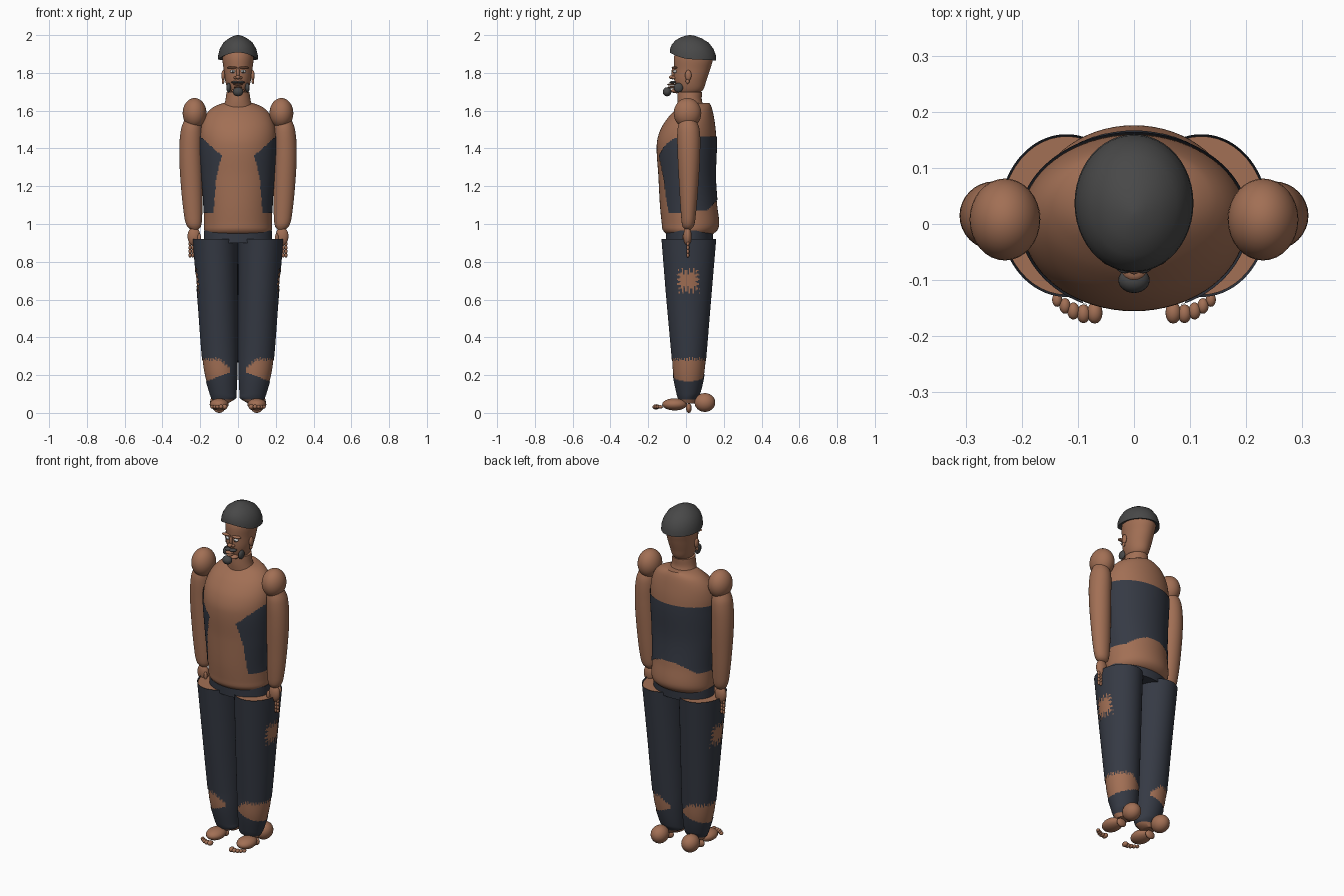
import bpy, bmesh, math
from mathutils import Matrix, Vector


def material(name, rgb):
    m = bpy.data.materials.new(name)
    m.diffuse_color = (*rgb, 1)
    return m


SKIN = material("skin", (0.36, 0.16, 0.09))
CLOTH = material("dark_cloth", (0.036, 0.042, 0.058))
HAIR = material("hair", (0.065, 0.065, 0.065))
WHITE = material("eye_white", (0.8, 0.8, 0.78))


def finish(name, bm, mat, mirror=False):
    bmesh.ops.recalc_face_normals(bm, faces=bm.faces)
    me = bpy.data.meshes.new(name)
    bm.to_mesh(me)
    bm.free()
    me.materials.append(mat)
    ob = bpy.data.objects.new(name, me)
    bpy.context.collection.objects.link(ob)
    if mirror:
        ob.modifiers.new("mirror", "MIRROR").use_mirror_merge = False
    bpy.ops.object.select_all(action='DESELECT')
    ob.select_set(True)
    bpy.context.view_layer.objects.active = ob
    bpy.ops.object.shade_smooth_by_angle(angle=math.radians(45))
    return ob


def balls(name, items, mat, mirror=False, seg=24):
    """Ellipsoids given as (centre, radii)."""
    bm = bmesh.new()
    for c, r in items:
        bmesh.ops.create_uvsphere(bm, u_segments=seg, v_segments=seg // 2, radius=1,
                                  matrix=Matrix.Translation(c) @ Matrix.Diagonal((*r, 1)))
    return finish(name, bm, mat, mirror)


def sample(prof, z):
    """Smooth interpolation of profile rows (z, x0, x1, y0, y1)."""
    n = len(prof)
    i = max(k for k in range(n - 1) if prof[k][0] <= z + 1e-9)
    a, b = prof[i], prof[i + 1]
    h = b[0] - a[0]
    t = (z - a[0]) / h
    out = []
    for c in range(1, 5):
        def slope(k):
            p, q = prof[max(k - 1, 0)], prof[min(k + 1, n - 1)]
            return (q[c] - p[c]) / (q[0] - p[0])
        out.append((2*t**3 - 3*t*t + 1)*a[c] + (t**3 - 2*t*t + t)*h*slope(i)
                   + (3*t*t - 2*t**3)*b[c] + (t**3 - t*t)*h*slope(i + 1))
    return out


def loft(name, prof, mat, rows=24, seg=48, grow=0.0, z0=None, z1=None,
         keep=None, caps=True, mirror=False):
    """Stack of ellipses; keep(centre) chooses which faces stay."""
    z0 = prof[0][0] if z0 is None else z0
    z1 = prof[-1][0] if z1 is None else z1
    bm = bmesh.new()
    rings = []
    for j in range(rows + 1):
        z = z0 + (z1 - z0) * j / rows
        xa, xb, ya, yb = sample(prof, z)
        rx, ry = (xb - xa) / 2 + grow, (yb - ya) / 2 + grow
        rings.append([bm.verts.new(((xa + xb) / 2 + rx * math.cos(2*math.pi*k/seg),
                                    (ya + yb) / 2 + ry * math.sin(2*math.pi*k/seg), z))
                      for k in range(seg)])
    for r, s in zip(rings, rings[1:]):
        for k in range(seg):
            bm.faces.new((r[k], r[(k+1) % seg], s[(k+1) % seg], s[k]))
    if caps:
        bm.faces.new(rings[0])
        bm.faces.new(rings[-1])
    if keep:
        gone = [f for f in bm.faces if not keep(f.calc_center_median())]
        bmesh.ops.delete(bm, geom=gone, context='FACES')
    return finish(name, bm, mat, mirror)


# Torso with a rounded lower edge
torso = [(0.945, -0.165, 0.165, -0.10, 0.14), (0.965, -0.178, 0.178, -0.122, 0.165),
         (1.0, -0.18, 0.18, -0.128, 0.176), (1.1, -0.18, 0.18, -0.138, 0.165),
         (1.25, -0.19, 0.19, -0.146, 0.155), (1.42, -0.2, 0.2, -0.155, 0.16),
         (1.5, -0.198, 0.198, -0.135, 0.157), (1.57, -0.175, 0.175, -0.09, 0.147),
         (1.62, -0.13, 0.13, -0.04, 0.135), (1.64, -0.08, 0.08, -0.02, 0.125)]
loft("torso", torso, SKIN, 60, 64)


# Open vest covering the sides and back
def in_vest(p):
    if not 1.06 < p.z < 1.46:
        return False
    if p.y > 0.02:
        return p.z > 1.07 + 0.06 * max(0, 1 - (p.x / 0.15) ** 2)
    if p.z > 1.36:
        edge = 0.085 + (p.z - 1.36) * 1.1
    elif p.z > 1.25:
        edge = 0.115 - (p.z - 1.25) * 0.27
    else:
        edge = 0.13 - (p.z - 1.06) * 0.08
    return abs(p.x) > edge


loft("vest", torso, CLOTH, 60, 160, 0.004, 1.05, 1.47, in_vest, False)
loft("waistband", [(0.90, -0.18, 0.18, -0.105, 0.14), (0.965, -0.18, 0.18, -0.107, 0.145)],
     CLOTH, 2)

# Legs inside torn trousers
leg = [(0.05, 0.05, 0.125, -0.03, 0.05), (0.075, 0.012, 0.14, -0.042, 0.06),
       (0.1, 0.008, 0.15, -0.05, 0.075), (0.2, 0.003, 0.178, -0.07, 0.098),
       (0.3, 0.001, 0.192, -0.077, 0.108), (0.6, 0.001, 0.215, -0.104, 0.133),
       (0.92, 0.001, 0.24, -0.13, 0.16)]


def in_trousers(p):
    a = math.atan2(p.y - 0.015, p.x - 0.1)
    jag = 0.006 * math.sin(40 * a) + 0.004 * math.sin(67 * a)
    d = (p.x - 0.04) / 0.15
    calf = d > 0 and 0.215 - 0.055 * d < p.z < 0.235 + 0.05 * min(1, 2.5 * d) + jag
    knee = p.x > 0.12 and abs(p.y - 0.012) < 0.05 + 0.012 * math.sin(p.z * 260) \
        and abs(p.z - 0.7) < 0.05 + 2 * jag
    return not (calf or knee)


loft("leg", leg, SKIN, 50, 48, -0.003, 0.05, 0.912, mirror=True)
loft("trousers", leg, CLOTH, 150, 110, 0, 0.07, 0.92, in_trousers, False, True)

# Feet
balls("heel", [((0.1, 0.1, 0.055), (0.048, 0.055, 0.05))], SKIN, True)
balls("foot", [((0.1, -0.06, 0.045), (0.05, 0.066, 0.032))], SKIN, True)
balls("ankle", [((0.1, 0.015, 0.025), (0.03, 0.015, 0.025))], SKIN, True)
balls("toes", [((x, y, 0.032), (r, r * 1.4, r)) for x, y, r in
               ((0.07, -0.158, 0.014), (0.09, -0.16, 0.012), (0.108, -0.155, 0.011),
                (0.123, -0.146, 0.010), (0.137, -0.135, 0.009))], SKIN, True, 16)

# Arms, shoulders and hands
loft("arm", [(0.97, 0.21, 0.25, -0.005, 0.025), (0.985, 0.197, 0.268, -0.018, 0.04),
             (1.03, 0.19, 0.283, -0.025, 0.05), (1.2, 0.188, 0.302, -0.036, 0.065),
             (1.38, 0.19, 0.311, -0.045, 0.075), (1.5, 0.19, 0.302, -0.045, 0.072),
             (1.56, 0.2, 0.28, -0.03, 0.05)], SKIN, 40, 32, mirror=True)
balls("shoulder", [((0.23, 0.008, 1.587), (0.063, 0.073, 0.08))], SKIN, True, 32)
balls("palm", [((0.233, 0.008, 0.935), (0.034, 0.022, 0.05))], SKIN, True)
balls("fingers", [((0.212 + 0.014 * f, 0.01, 0.895 - 0.02 * k), (0.008, 0.008, 0.013))
                  for f in range(4) for k in range(4 if f else 3)], SKIN, True, 12)
balls("thumb", [((0.205, -0.01, 0.925), (0.01, 0.01, 0.025))], SKIN, True, 16)

# Neck and head
loft("neck", [(1.6, -0.085, 0.085, -0.04, 0.11), (1.65, -0.068, 0.068, -0.045, 0.085),
              (1.7, -0.06, 0.06, -0.045, 0.085)], SKIN, 10, 32)
loft("head", [(1.685, -0.035, 0.035, -0.035, 0.06), (1.71, -0.053, 0.053, -0.05, 0.09),
              (1.76, -0.068, 0.068, -0.062, 0.108), (1.82, -0.076, 0.076, -0.063, 0.128),
              (1.88, -0.083, 0.083, -0.064, 0.142), (1.93, -0.075, 0.075, -0.05, 0.12)],
     SKIN, 24)
balls("ear", [((0.078, 0.012, 1.787), (0.01, 0.017, 0.028)),
              ((0.079, 0.008, 1.755), (0.007, 0.010, 0.013))], SKIN, True)

# Face
balls("eye", [((0.028, -0.058, 1.808), (0.014, 0.011, 0.008))], WHITE, True, 16)
balls("pupil", [((0.028, -0.068, 1.808), (0.005, 0.003, 0.006))], HAIR, True, 12)
balls("brow", [((0.032, -0.06, 1.828), (0.028, 0.016, 0.006))], SKIN, True)
balls("nose", [((0, -0.066, 1.8), (0.009, 0.012, 0.028)),
               ((0, -0.072, 1.777), (0.013, 0.018, 0.011)),
               ((0.014, -0.064, 1.774), (0.009, 0.012, 0.008)),
               ((-0.014, -0.064, 1.774), (0.009, 0.012, 0.008))], SKIN, False, 16)
balls("lips", [((0, -0.078, 1.738), (0.024, 0.022, 0.006)),
               ((0, -0.073, 1.724), (0.02, 0.024, 0.006))], SKIN, False, 16)
balls("chin", [((0, -0.05, 1.705), (0.035, 0.03, 0.013))], SKIN)
balls("moustache", [((0.016, -0.068, 1.75), (0.02, 0.02, 0.007))], HAIR, True, 16)
balls("chin_beard", [((0, -0.1, 1.7), (0.028, 0.023, 0.024))], HAIR)
balls("jaw_beard", [((0.05, -0.04, 1.722), (0.012, 0.024, 0.025))], HAIR, True)

# Hair cap with a pointed crown and a rim lifted at the front
bm = bmesh.new()
rings = []
for r, h in ((0.75, 0.1), (1, 0), (0.985, 0.2), (0.9, 0.45), (0.72, 0.7), (0.45, 0.87),
             (0.2, 0.97), (0.03, 1)):
    ring = []
    for k in range(48):
        a = 2 * math.pi * k / 48
        s = math.sin(a)
        rim = 1.872 + (0.036 * s * s if s < 0 else -0.006 * s)
        ring.append(bm.verts.new((0.106 * r * math.cos(a),
                                  0.02 + 0.017 * r + 0.123 * r * s,
                                  rim + (2.0 - rim) * h)))
    rings.append(ring)
for p, q in zip(rings, rings[1:]):
    for k in range(48):
        bm.faces.new((p[k], p[(k+1) % 48], q[(k+1) % 48], q[k]))
bm.faces.new(rings[-1])
bm.faces.new(rings[0])
finish("hair", bm, HAIR)
